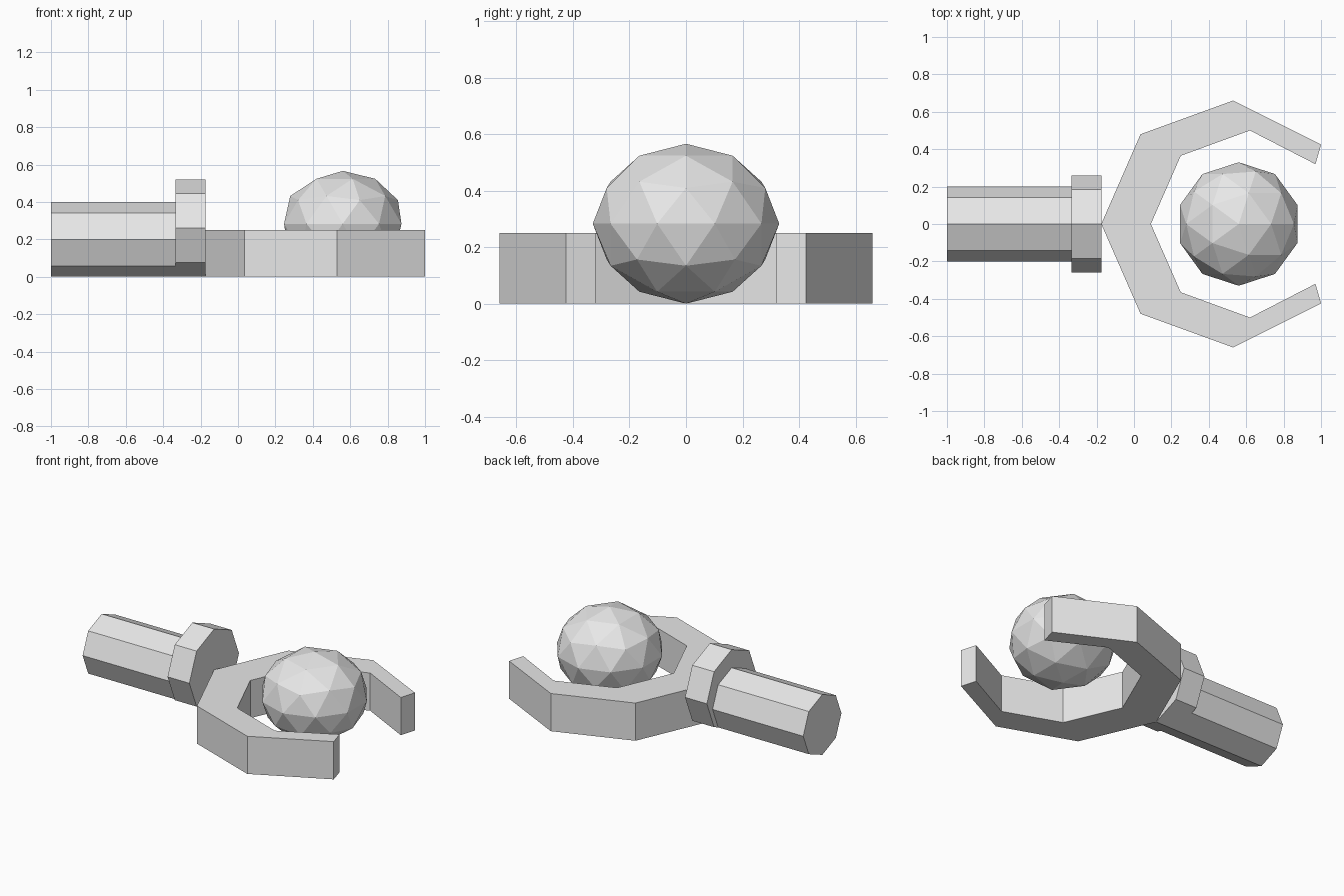
import bpy
import bmesh
import math

if "Cube" in bpy.data.objects:
    bpy.data.objects.remove(bpy.data.objects["Cube"], do_unlink=True)

grey = bpy.data.materials.new("light_grey")
grey.use_nodes = True
COLOUR = (0.8, 0.8, 0.8, 1.0)
grey.diffuse_color = COLOUR
grey.node_tree.nodes["Principled BSDF"].inputs["Base Color"].default_value = COLOUR


def octagonal_bar(name, x_start, x_end, radius):
    """Eight-sided bar along x that rests on the ground on one edge."""
    bpy.ops.mesh.primitive_cylinder_add(
        vertices=8, radius=radius, depth=x_end - x_start,
        location=((x_start + x_end) / 2, 0, radius),
        rotation=(0, math.pi / 2, 0))
    bar = bpy.context.object
    bar.name = name
    bar.data.materials.append(grey)


# Handle and the wider collar at its end
octagonal_bar("handle", -1.0, -0.335, 0.2)
octagonal_bar("collar", -0.335, -0.175, 0.26)

# Open claw: half outline mirrored across y, then extruded upwards
outer = [(0.035, 0.48), (0.53, 0.66), (1.0, 0.425)]
inner = [(0.97, 0.32), (0.62, 0.5), (0.25, 0.365)]
half = outer + inner
outline = ([(-0.175, 0)] + [(x, -y) for x, y in half] + [(0.09, 0)]
           + [(x, y) for x, y in reversed(half)])
bm = bmesh.new()
base = bm.faces.new([bm.verts.new((x, y, 0)) for x, y in outline])
top = bmesh.ops.extrude_face_region(bm, geom=[base], use_keep_orig=True)
for item in top["geom"]:
    if isinstance(item, bmesh.types.BMVert):
        item.co.z = 0.25
bmesh.ops.recalc_face_normals(bm, faces=bm.faces)
mesh = bpy.data.meshes.new("claw")
bm.to_mesh(mesh)
bm.free()
mesh.materials.append(grey)
bpy.context.collection.objects.link(bpy.data.objects.new("claw", mesh))

# Faceted ball, slightly flattened, held inside the claw
bpy.ops.mesh.primitive_ico_sphere_add(subdivisions=2, radius=1, location=(0.56, 0, 0.283))
ball = bpy.context.object
ball.name = "ball"
ball.scale = (0.33, 0.33, 0.283)
ball.data.materials.append(grey)
